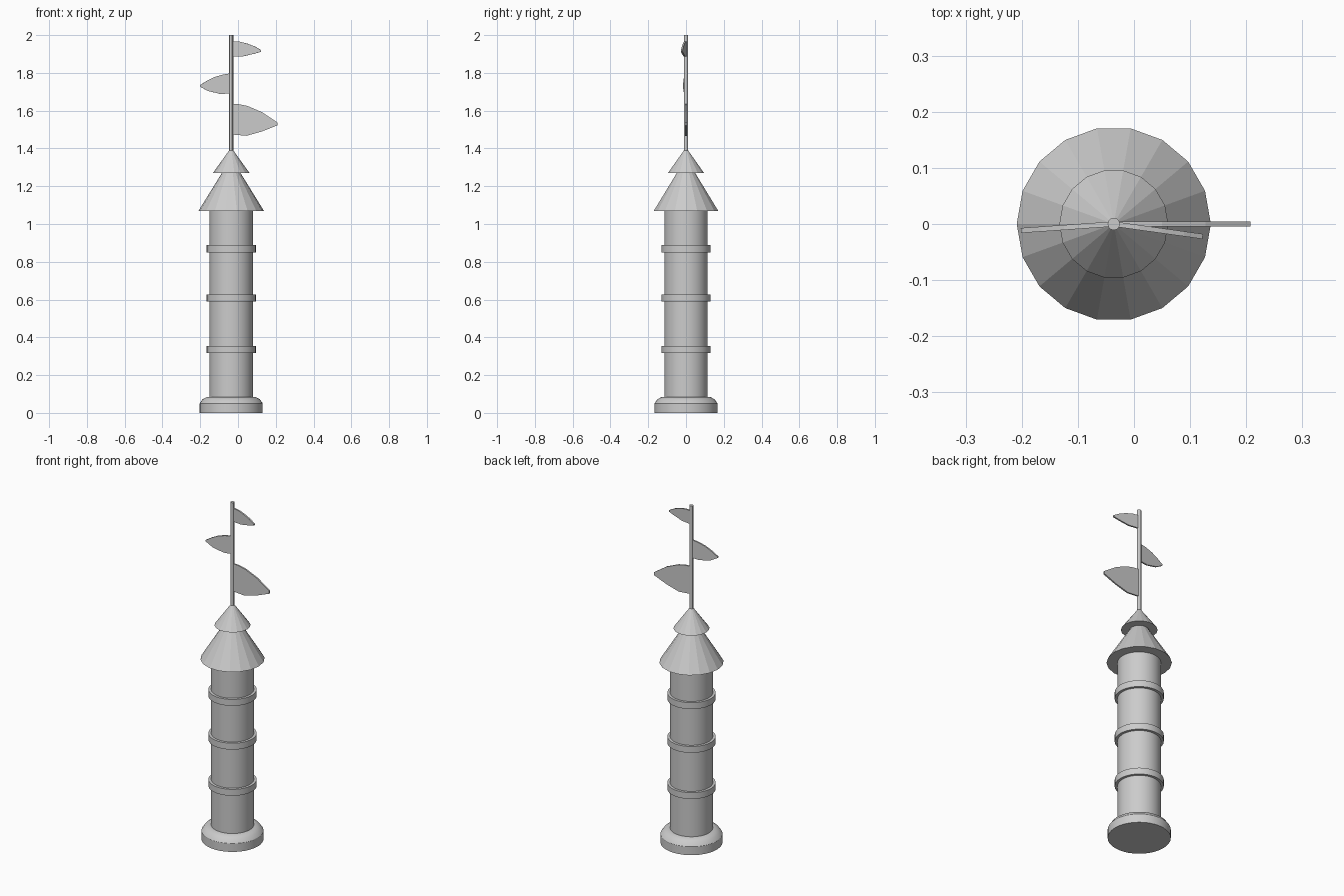
import bpy, bmesh, math
from mathutils import Matrix

if "Cube" in bpy.data.objects:
    bpy.data.objects.remove(bpy.data.objects["Cube"])

CX = -0.036  # tower axis


def lathe(name, profile, sides, smooth=False):
    """Revolve (radius, z) points around the tower axis and cap the ends."""
    bm = bmesh.new()
    rings = []
    for r, z in profile:
        if r == 0:
            rings.append([bm.verts.new((0, 0, z))] * sides)
        else:
            rings.append([bm.verts.new((r * math.cos(i * math.tau / sides),
                                        r * math.sin(i * math.tau / sides), z))
                          for i in range(sides)])
    for a, b in zip(rings, rings[1:]):
        for i in range(sides):
            j = (i + 1) % sides
            bm.faces.new(list(dict.fromkeys([a[i], a[j], b[j], b[i]])))
    if profile[0][0]:
        bm.faces.new(rings[0][::-1])
    if profile[-1][0]:
        bm.faces.new(rings[-1])
    return finish(name, bm, smooth)


def finish(name, bm, smooth=False):
    bmesh.ops.recalc_face_normals(bm, faces=bm.faces[:])
    me = bpy.data.meshes.new(name)
    bm.to_mesh(me)
    bm.free()
    ob = bpy.data.objects.new(name, me)
    ob.location.x = CX
    bpy.context.collection.objects.link(ob)
    if smooth:
        bpy.ops.object.select_all(action='DESELECT')
        ob.select_set(True)
        bpy.context.view_layer.objects.active = ob
        bpy.ops.object.shade_smooth_by_angle(angle=math.radians(30))
    return ob


def flag(name, outline, angle, thick=0.009):
    """Thin pennant in the xz plane, swung about the pole."""
    bm = bmesh.new()
    face = bm.faces.new([bm.verts.new((x - CX, -thick / 2, z)) for x, z in outline])
    ext = bmesh.ops.extrude_face_region(bm, geom=[face])
    for v in ext["geom"]:
        if isinstance(v, bmesh.types.BMVert):
            v.co.y += thick
    bmesh.ops.transform(bm, matrix=Matrix.Rotation(math.radians(angle), 4, 'Z'),
                        verts=bm.verts[:])
    return finish(name, bm)


# Stone shaft and stepped base
lathe("base", [(0.167, 0), (0.167, 0.05), (0.152, 0.072), (0.127, 0.085), (0.11, 0.085)], 36, True)
lathe("shaft", [(0.115, 0.08), (0.115, 1.075)], 36, True)

# Bands around the shaft
for n, z in enumerate((0.335, 0.609, 0.869)):
    lathe(f"band_{n + 1}", [(0.13, z - 0.019), (0.13, z + 0.019)], 36, True)

# Two-tier faceted roof
lathe("lower_roof", [(0.173, 1.07), (0, 1.35)], 18)
lathe("upper_roof", [(0.097, 1.27), (0, 1.405)], 18)

# Flag pole
lathe("flag_pole", [(0.011, 1.36), (0.011, 2.0)], 12, True)

# Pennants
flag("large_flag", [(-0.036, 1.637), (0.0, 1.635), (0.05, 1.625), (0.127, 1.592), (0.208, 1.538),
                    (0.208, 1.522), (0.127, 1.49), (0.045, 1.467), (-0.036, 1.474)], 0)
flag("middle_flag", [(-0.036, 1.798), (-0.08, 1.791), (-0.125, 1.778), (-0.165, 1.758), (-0.202, 1.735),
                     (-0.202, 1.728), (-0.16, 1.704), (-0.09, 1.688), (-0.036, 1.692)], 4)
flag("small_flag", [(-0.036, 1.967), (0.01, 1.965), (0.05, 1.955), (0.09, 1.94), (0.124, 1.921),
                    (0.124, 1.912), (0.09, 1.902), (0.03, 1.888), (-0.036, 1.888)], -8)
